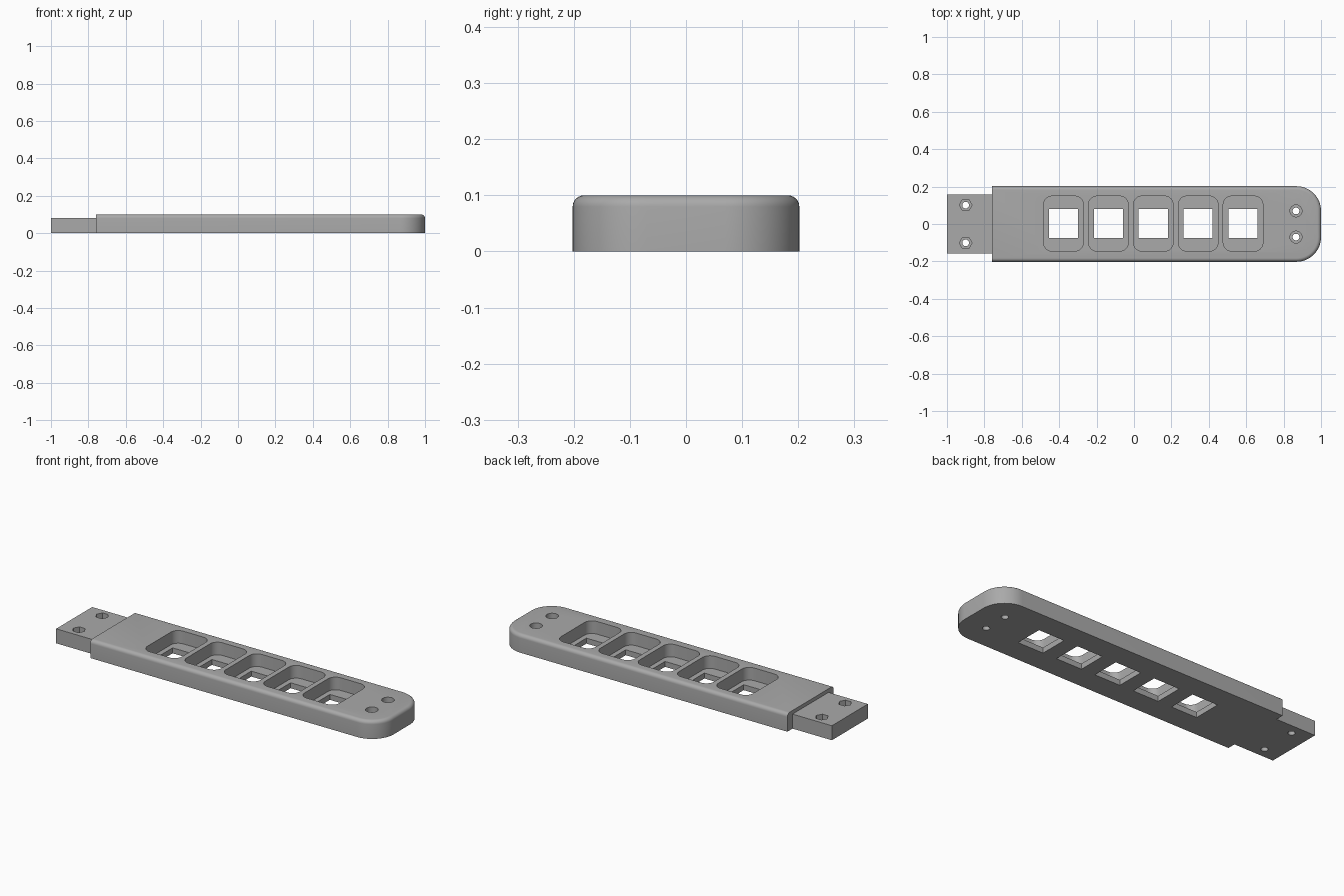
import bpy, bmesh
from math import cos, sin, pi

if "Cube" in bpy.data.objects:
    bpy.data.objects.remove(bpy.data.objects["Cube"])

gray = bpy.data.materials.new("plain gray")
gray.use_nodes = True
gray.diffuse_color = (0.4, 0.4, 0.4, 1)
gray.node_tree.nodes["Principled BSDF"].inputs["Base Color"].default_value = (0.4, 0.4, 0.4, 1)


def arc(cx, cy, r, start, end, n):
    return [(cx + r * cos(start + (end - start) * i / n),
             cy + r * sin(start + (end - start) * i / n)) for i in range(n + 1)]


def rounded(cx, cy, w, h, r, n=8):
    pts = []
    for k, (sx, sy) in enumerate([(1, 1), (-1, 1), (-1, -1), (1, -1)]):
        pts += arc(cx + sx * (w / 2 - r), cy + sy * (h / 2 - r), r, k * pi / 2, (k + 1) * pi / 2, n)
    return pts


def rect(x0, x1, y0, y1):
    return [(x0, y0), (x1, y0), (x1, y1), (x0, y1)]


def circle(cx, cy, r, n):
    return arc(cx, cy, r, 0, 2 * pi, n)[:-1]


def prism(name, outline, z0, z1, fillet=0, keep_x=None):
    """Extrude an outline; optionally round the top rim except the end at keep_x."""
    bm = bmesh.new()
    face = bm.faces.new([bm.verts.new((x, y, z0)) for x, y in outline])
    top = bmesh.ops.extrude_face_region(bm, geom=[face])["geom"]
    for v in top:
        if isinstance(v, bmesh.types.BMVert):
            v.co.z = z1
    bmesh.ops.recalc_face_normals(bm, faces=bm.faces)
    if fillet:
        rim = [e for e in bm.edges if all(v.co.z > z1 - 1e-5 for v in e.verts)
               and not all(abs(v.co.x - keep_x) < 1e-5 for v in e.verts)]
        bmesh.ops.bevel(bm, geom=rim, offset=fillet, segments=6, profile=0.5, affect='EDGES')
    mesh = bpy.data.meshes.new(name)
    bm.to_mesh(mesh)
    bm.free()
    mesh.materials.append(gray)
    ob = bpy.data.objects.new(name, mesh)
    bpy.context.collection.objects.link(ob)
    return ob


def cut(target, outline, z0, z1):
    cutter = prism("cutter", outline, z0, z1)
    bpy.context.view_layer.objects.active = target
    mod = target.modifiers.new("cut", 'BOOLEAN')
    mod.operation, mod.solver, mod.object = 'DIFFERENCE', 'EXACT', cutter
    bpy.ops.object.modifier_apply(modifier=mod.name)
    bpy.data.objects.remove(cutter)


# Main bar with one rounded end
END, HALF, R = -0.76, 0.202, 0.132
outline = [(END, -HALF)] + arc(1 - R, -HALF + R, R, -pi / 2, 0, 16) \
    + arc(1 - R, HALF - R, R, 0, pi / 2, 16) + [(END, HALF)]
bar = prism("main_bar", outline, 0, 0.1, 0.02, END)

# Five pockets, each with a square window in its floor
FLOOR = 0.03
for i in range(5):
    cx = -0.377 + 0.24 * i
    cut(bar, rounded(cx, 0.002, 0.212, 0.294, 0.045), FLOOR, 0.2)
    cut(bar, rect(cx - 0.078, cx + 0.078, -0.076, 0.08), -0.1, 0.06)

# Connecting tab
tab = prism("connecting_tab", rect(-1, END, -0.157, 0.157), 0, 0.08)

# Screw holes: round recesses in the bar, hexagonal ones in the tab
for s in (-1, 1):
    cut(bar, circle(0.866, s * 0.07, 0.032, 24), 0.05, 0.2)
    cut(bar, circle(0.866, s * 0.07, 0.018, 24), -0.1, 0.08)
    cut(tab, circle(-0.9, s * 0.101, 0.034, 6), 0.04, 0.2)
    cut(tab, circle(-0.9, s * 0.101, 0.018, 24), -0.1, 0.06)

for ob in (bar, tab):
    bpy.ops.object.select_all(action='DESELECT')
    ob.select_set(True)
    bpy.context.view_layer.objects.active = ob
    bpy.ops.object.shade_smooth_by_angle(angle=0.6)
